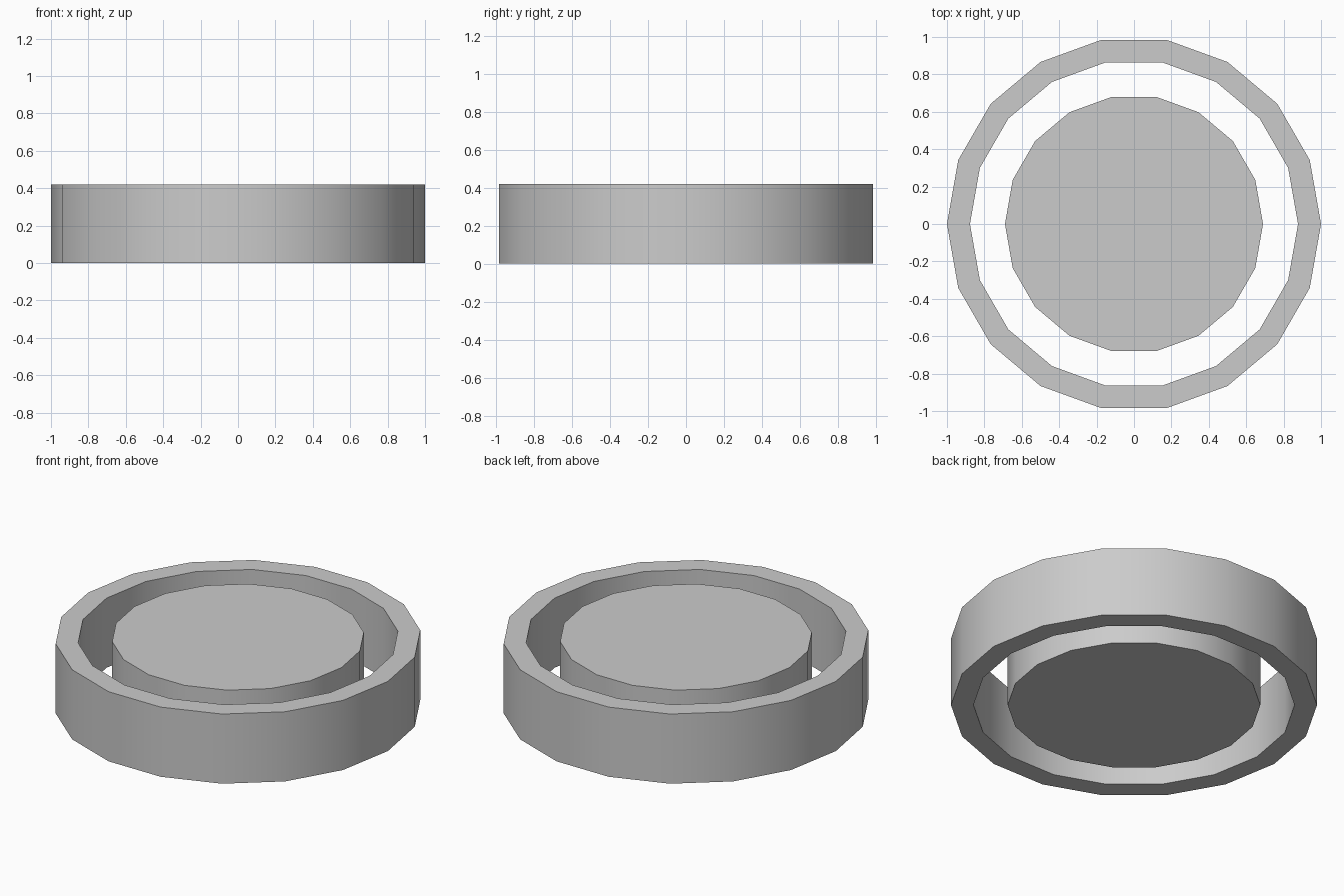
import bpy, bmesh
from math import cos, sin, tau, radians

if "Cube" in bpy.data.objects:
    bpy.data.objects.remove(bpy.data.objects["Cube"])

SIDES = 18
HEIGHT = 0.42


def circle(bm, radius, z):
    return [bm.verts.new((radius * cos(tau * i / SIDES), radius * sin(tau * i / SIDES), z))
            for i in range(SIDES)]


def bridge(bm, a, b):
    for i in range(SIDES):
        j = (i + 1) % SIDES
        bm.faces.new((a[i], a[j], b[j], b[i]))


def finish(bm, name):
    bmesh.ops.recalc_face_normals(bm, faces=bm.faces)
    mesh = bpy.data.meshes.new(name)
    bm.to_mesh(mesh)
    bm.free()
    obj = bpy.data.objects.new(name, mesh)
    bpy.context.collection.objects.link(obj)
    bpy.ops.object.select_all(action='DESELECT')
    obj.select_set(True)
    bpy.context.view_layer.objects.active = obj
    bpy.ops.object.shade_smooth_by_angle(angle=radians(30))


# Outer ring: rectangular section swept round the axis
bm = bmesh.new()
section = [(1.0, 0), (1.0, HEIGHT), (0.877, HEIGHT), (0.877, 0)]
loops = [circle(bm, r, z) for r, z in section]
for k in range(4):
    bridge(bm, loops[k], loops[(k + 1) % 4])
finish(bm, "outer_ring")

# Solid inner disc
bm = bmesh.new()
bottom, top = circle(bm, 0.69, 0), circle(bm, 0.69, HEIGHT)
bridge(bm, bottom, top)
bm.faces.new(bottom)
bm.faces.new(top)
finish(bm, "inner_disc")
